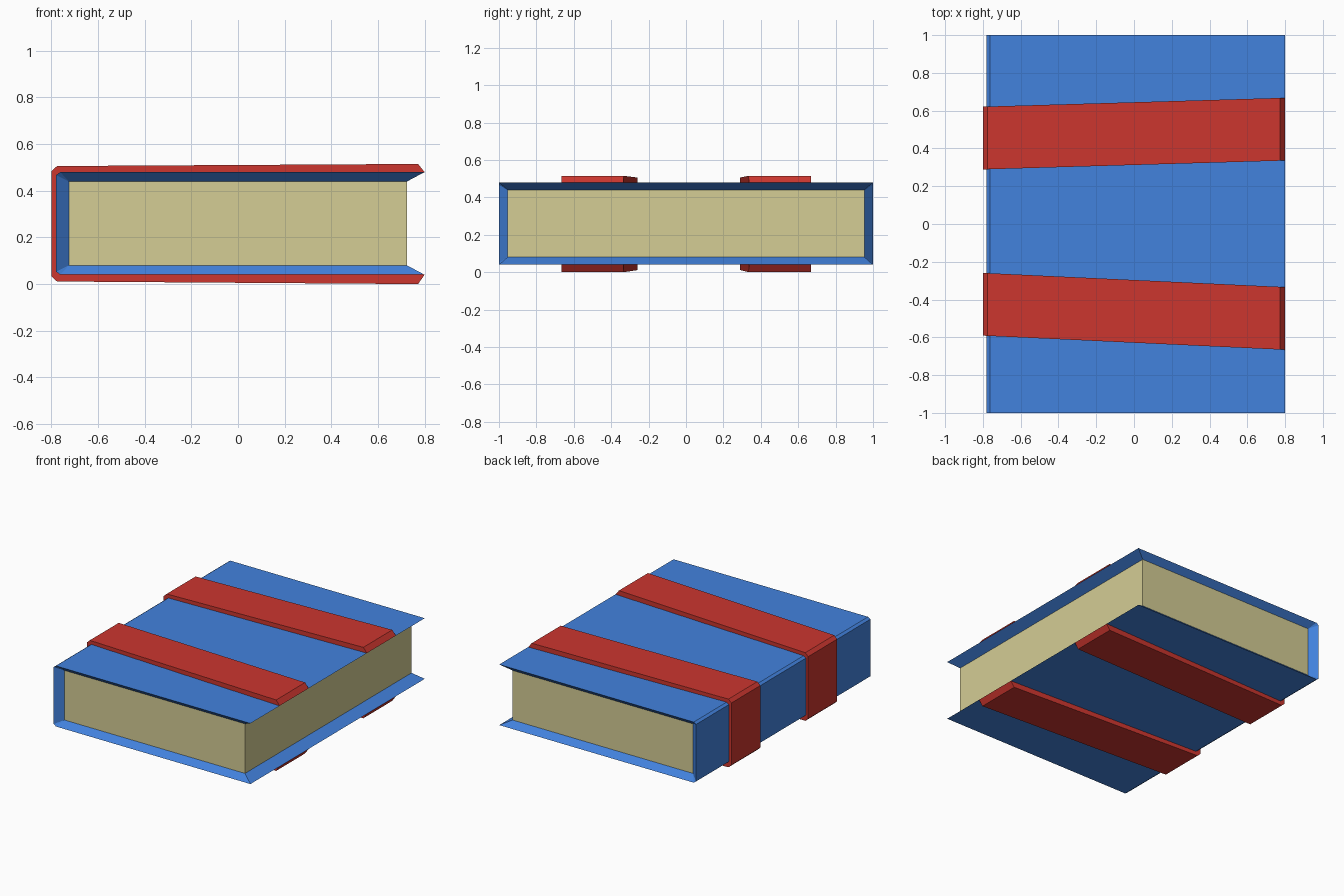
import bpy, bmesh

if "Cube" in bpy.data.objects:
    bpy.data.objects.remove(bpy.data.objects["Cube"])

def material(name, rgb):
    m = bpy.data.materials.new(name)
    m.diffuse_color = (*rgb, 1)
    m.use_nodes = True
    m.node_tree.nodes["Principled BSDF"].inputs["Base Color"].default_value = m.diffuse_color
    return m

BLUE = material("cover blue", (0.055, 0.225, 0.73))
RED = material("strap red", (0.60, 0.037, 0.028))
CREAM = material("page cream", (0.66, 0.61, 0.30))

def finish(bm, name, mat):
    me = bpy.data.meshes.new(name)
    bm.to_mesh(me)
    bm.free()
    me.materials.append(mat)
    ob = bpy.data.objects.new(name, me)
    bpy.context.collection.objects.link(ob)
    return ob

def skin(rows, name, mat):
    """Skin a grid of points, collapsing repeated points."""
    bm, cache = bmesh.new(), {}
    def vert(p):
        key = tuple(round(c, 5) for c in p)
        if key not in cache:
            cache[key] = bm.verts.new(p)
        return cache[key]
    for a, b in zip(rows, rows[1:]):
        for i in range(len(a) - 1):
            vs = list(dict.fromkeys(vert(p) for p in (a[i], a[i + 1], b[i + 1], b[i])))
            if len(vs) > 2:
                bm.faces.new(vs)
    bmesh.ops.recalc_face_normals(bm, faces=bm.faces[:])
    return finish(bm, name, mat)

def mirrored(half):
    """Complete an upper half profile (x, z) about the middle height 0.26."""
    return half + [(x, 0.52 - z) for x, z in reversed(half)]

# Page block: only the three exposed sides
bm = bmesh.new()
bmesh.ops.create_cube(bm, size=1)
for v in bm.verts:
    v.co = (v.co.x * 1.45, v.co.y * 1.91, v.co.z * 0.36 + 0.26)
bm.normal_update()
hidden = [f for f in bm.faces if abs(f.normal.z) > 0.5 or f.normal.x < -0.5]
bmesh.ops.delete(bm, geom=hidden, context='FACES')
finish(bm, "pages", CREAM)

# Cover: C-shaped wrap whose thin rim slopes in to the pages
rim = (0.725, 0.44)
outer = mirrored([rim, (0.8, 0.48), (-0.762, 0.48), (-0.78, 0.467)])
inner = mirrored([rim, rim, (-0.725, 0.44), (-0.725, 0.44)])

def cover_row(y_in, y_out, use_outer):
    row = []
    for k, (po, pi) in enumerate(zip(outer, inner)):
        edge = k in (0, len(outer) - 1)
        (x, z), y = (po, y_out) if use_outer and not edge else (pi, y_in)
        row.append((x, y, z))
    return row

skin([cover_row(-0.955, -1, False), cover_row(-0.955, -1, True),
      cover_row(0.955, 1, True), cover_row(0.955, 1, False)], "cover", BLUE)

# Straps: slightly slanted bands wrapped round the cover
top = [(0.8, 0.48), (0.772, 0.515), (-0.776, 0.506), (-0.8, 0.484)]
strap_out = top + [(x, 0.517 - z) for x, z in reversed(top)]
strap_out[-1] = (0.8, 0.04)
strap_out[-2] = (0.772, 0.0)
strap_in = mirrored([(0.8, 0.48), (0.772, 0.48), (-0.762, 0.48), (-0.78, 0.467)])

for name, y_left, y_right in (("back_strap", 0.455, 0.502), ("front_strap", -0.425, -0.50)):
    def row(profile, side):
        return [(x, y_left + (y_right - y_left) * (x + 0.8) / 1.6 + side * 0.166, z)
                for x, z in profile]
    skin([row(strap_in, -1), row(strap_out, -1), row(strap_out, 1), row(strap_in, 1)], name, RED)
